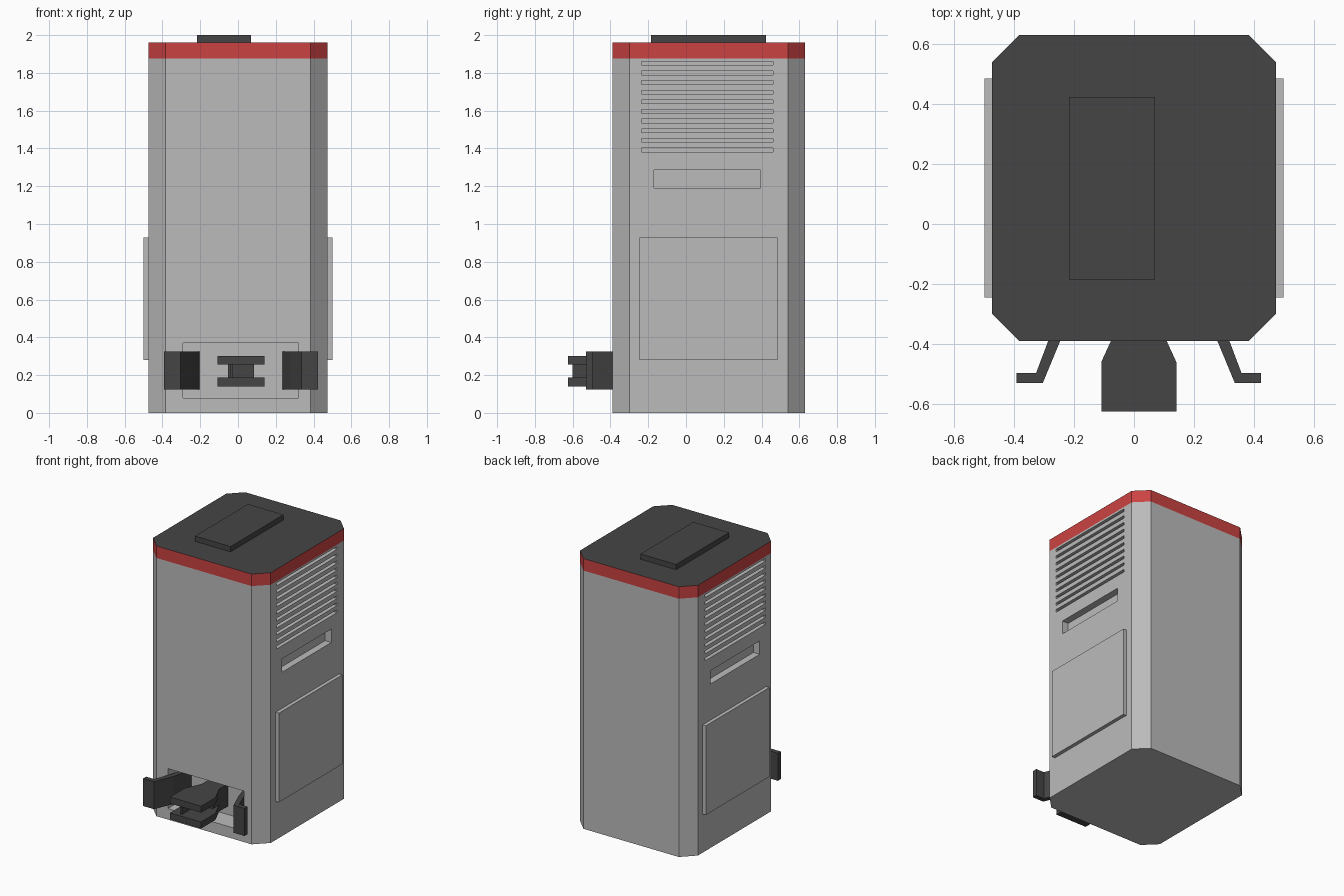
import bpy
import bmesh

if "Cube" in bpy.data.objects:
    bpy.data.objects.remove(bpy.data.objects["Cube"])


def material(name, r, g, b):
    m = bpy.data.materials.new(name)
    m.use_nodes = True
    m.diffuse_color = (r, g, b, 1)
    m.node_tree.nodes["Principled BSDF"].inputs["Base Color"].default_value = (r, g, b, 1)
    return m


GREY = material("light grey", 0.5, 0.5, 0.5)
RED = material("red", 0.6, 0.055, 0.055)
DARK = material("dark grey", 0.06, 0.06, 0.06)


def finish(bm, name, *mats):
    bmesh.ops.recalc_face_normals(bm, faces=bm.faces)
    mesh = bpy.data.meshes.new(name)
    bm.to_mesh(mesh)
    bm.free()
    for m in mats:
        mesh.materials.append(m)
    obj = bpy.data.objects.new(name, mesh)
    bpy.context.collection.objects.link(obj)
    return obj


def add_prism(bm, outline, levels):
    """Stack an outline in the xy plane through the given heights."""
    rings = [[bm.verts.new((x, y, z)) for x, y in outline] for z in levels]
    n = len(outline)
    for low, high in zip(rings, rings[1:]):
        for i in range(n):
            j = (i + 1) % n
            bm.faces.new((low[i], low[j], high[j], high[i]))
    bm.faces.new(rings[0][::-1])
    bm.faces.new(rings[-1])


def add_box(bm, x0, x1, y0, y1, z0, z1):
    add_prism(bm, [(x0, y0), (x1, y0), (x1, y1), (x0, y1)], (z0, z1))


def box(name, mat, *bounds):
    bm = bmesh.new()
    add_box(bm, *bounds)
    return finish(bm, name, mat)


def prism(name, mat, outline, z0, z1):
    bm = bmesh.new()
    add_prism(bm, outline, (z0, z1))
    return finish(bm, name, mat)


# Cabinet with chamfered corners, red band and dark lid
W, FRONT, BACK, C = 0.473, -0.39, 0.63, 0.09
BAND, TOP = 1.875, 1.962
outline = [(-W + C, FRONT), (W - C, FRONT), (W, FRONT + C), (W, BACK - C),
           (W - C, BACK), (-W + C, BACK), (-W, BACK - C), (-W, FRONT + C)]
bm = bmesh.new()
add_prism(bm, outline, (0, BAND, TOP))
for f in bm.faces:
    z = f.calc_center_median().z
    f.material_index = 2 if z > TOP - 0.01 else 1 if z > BAND else 0
cabinet = finish(bm, "cabinet", GREY, RED, DARK)

# Vents, grip recesses and front docking bay are cut out together
bm = bmesh.new()
for side in (-1, 1):
    for i in range(10):
        z = 1.382 + i * 0.051
        x0, x1 = sorted((side * (W - 0.04), side * (W + 0.05)))
        add_box(bm, x0, x1, -0.235, 0.46, z, z + 0.02)
    x0, x1 = sorted((side * (W - 0.05), side * (W + 0.05)))
    add_box(bm, x0, x1, -0.17, 0.395, 1.19, 1.287)
add_box(bm, -0.29, 0.32, FRONT - 0.05, FRONT + 0.15, 0.08, 0.37)
cutter = finish(bm, "recess_cutter", GREY)
cutter.hide_render = True
mod = cabinet.modifiers.new("recesses", "BOOLEAN")
mod.operation = "DIFFERENCE"
mod.solver = "EXACT"
mod.object = cutter
bpy.context.view_layer.update()
cut = cabinet.evaluated_get(bpy.context.evaluated_depsgraph_get())
cabinet.data = bpy.data.meshes.new_from_object(cut)
cabinet.modifiers.clear()
bpy.data.objects.remove(cutter)

# Raised side panels and the plate on the lid
for side, label in ((1, "left"), (-1, "right")):
    x0, x1 = sorted((side * (W - 0.01), side * 0.499))
    box(label + "_side_panel", GREY, x0, x1, -0.245, 0.485, 0.28, 0.928)
box("lid_plate", DARK, -0.216, 0.07, -0.185, 0.423, TOP - 0.01, 2.0)

# Bent guide arms either side of the connector
MID = 0.016
arm = [(0.407, -0.53), (0.32, -0.53), (0.262, -0.39), (0.22, -0.24),
       (0.255, -0.24), (0.302, -0.39), (0.342, -0.496), (0.407, -0.496)]
for side, label in ((1, "left"), (-1, "right")):
    prism(label + "_guide_arm", DARK, [(MID + side * x, y) for x, y in arm], 0.125, 0.325)

# Forked connector: two jaws, a rear block between them and a thin tab
half = [(0.125, -0.625), (0.125, -0.46), (0.093, -0.39), (0.07, -0.34), (0.07, -0.24)]
jaw = [(MID + x, y) for x, y in half] + [(MID - x, y) for x, y in reversed(half)]
prism("upper_jaw", DARK, jaw, 0.255, 0.302)
prism("lower_jaw", DARK, jaw, 0.14, 0.187)
box("jaw_block", DARK, MID - 0.07, MID + 0.07, -0.41, -0.24, 0.185, 0.257)
box("connector_tab", DARK, -0.042, -0.03, -0.6, -0.4, 0.185, 0.257)
